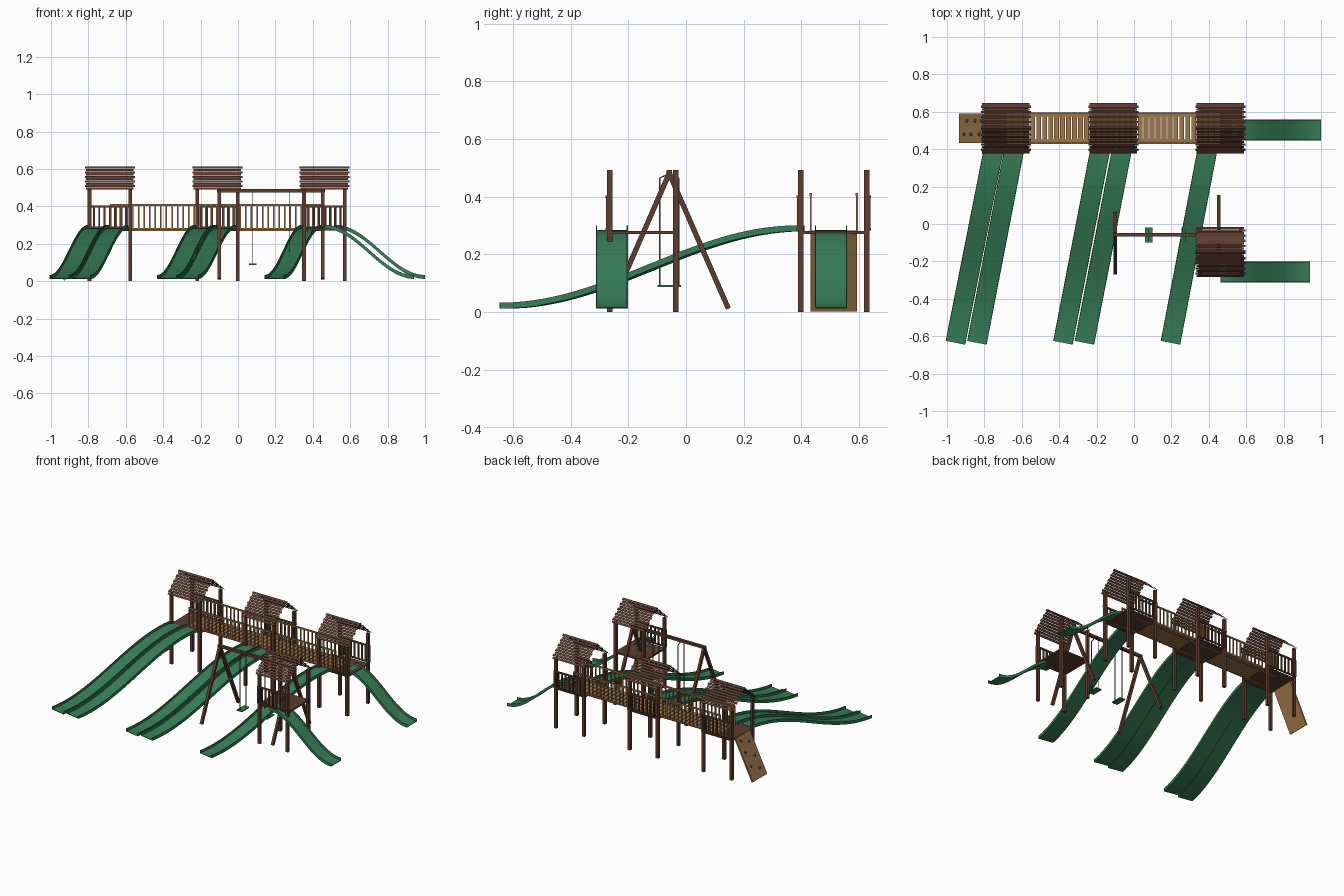
import bpy, bmesh, math
from mathutils import Vector, Matrix

if "Cube" in bpy.data.objects:
    bpy.data.objects.remove(bpy.data.objects["Cube"])


def material(name, rgb):
    m = bpy.data.materials.new(name)
    m.diffuse_color = (*rgb, 1)
    m.use_nodes = True
    m.node_tree.nodes["Principled BSDF"].inputs["Base Color"].default_value = m.diffuse_color
    return m


BROWN = material("dark_brown_wood", (0.115, 0.045, 0.028))
TAN = material("tan_wood", (0.36, 0.185, 0.065))
GREEN = material("green_plastic", (0.038, 0.21, 0.095))
ROPE = material("rope_dark_brown", (0.08, 0.06, 0.04))


def finish(name, bm, mat):
    me = bpy.data.meshes.new(name)
    bm.to_mesh(me)
    bm.free()
    me.materials.append(mat)
    ob = bpy.data.objects.new(name, me)
    bpy.context.collection.objects.link(ob)
    return ob


def box(bm, x0, x1, y0, y1, z0, z1):
    mat = Matrix.Translation(((x0 + x1) / 2, (y0 + y1) / 2, (z0 + z1) / 2)) @ \
        Matrix.Diagonal((x1 - x0, y1 - y0, z1 - z0, 1))
    bmesh.ops.create_cube(bm, size=1, matrix=mat)


def beam(bm, a, b, w):
    # square bar between two points
    a, b = Vector(a), Vector(b)
    d = b - a
    mat = Matrix.Translation((a + b) / 2) @ d.to_track_quat('Z', 'X').to_matrix().to_4x4() @ \
        Matrix.Diagonal((w, w, d.length, 1))
    bmesh.ops.create_cube(bm, size=1, matrix=mat)


def railing(name, x0, x1, y, z0, z1, spacing, w, mat):
    # top and bottom rail along x with evenly spaced balusters
    bm = bmesh.new()
    h = w / 2
    box(bm, x0, x1, y - h, y + h, z1 - 0.010, z1)
    box(bm, x0, x1, y - h, y + h, z0, z0 + 0.008)
    n = max(2, round((x1 - x0) / spacing))
    for i in range(n + 1):
        x = x0 + h + (x1 - x0 - w) * i / n
        box(bm, x - h, x + h, y - h * 0.8, y + h * 0.8, z0, z1 - 0.005)
    finish(name, bm, mat)


def tower(name, cx, cy):
    # four corner posts
    bm = bmesh.new()
    for sx in (-1, 1):
        for sy in (-1, 1):
            x, y = cx + sx * 0.109, cy + sy * 0.1145
            box(bm, x - 0.0095, x + 0.0095, y - 0.0095, y + 0.0095, 0, 0.493)
    finish(name + "_posts", bm, BROWN)
    # platform
    bm = bmesh.new()
    box(bm, cx - 0.115, cx + 0.115, cy - 0.115, cy + 0.115, 0.270, 0.281)
    finish(name + "_deck", bm, BROWN)
    # gable roof of thin slats with staggered ends
    bm = bmesh.new()
    n, eave, ridge, half = 10, 0.490, 0.612, 0.134
    for side in (-1, 1):
        for i in range(n):
            hx = 0.133 if i % 2 else 0.127
            vs = []
            for t, s in ((i, -1), (i, 1), (i + 0.86, 1), (i + 0.86, -1)):
                f = t / (n - 0.14)
                vs.append(bm.verts.new((cx + s * hx, cy + side * half * (1 - f),
                                        eave + (ridge - eave) * f)))
            if side > 0:
                vs.reverse()
            bm.faces.new(vs)
    finish(name + "_roof_slats", bm, BROWN)


def slide(name, top, bottom, width=0.106, steps=28):
    # open trough swept along an S-curve
    top, bottom = Vector(top), Vector(bottom)
    d = (bottom - top).normalized()
    side = Vector((-d.y, d.x))
    h, t, wall = width / 2, 0.004, 0.021
    section = [(-h, 0), (h, 0), (h, wall), (h - t, wall), (h - t, t),
               (-h + t, t), (-h + t, wall), (-h, wall)]
    bm = bmesh.new()
    rings = []
    for i in range(steps + 1):
        f = i / steps
        p = top.lerp(bottom, f)
        z = 0.012 + 0.268 * (1 + math.cos(math.pi * f)) / 2
        rings.append([bm.verts.new((p.x + side.x * u, p.y + side.y * u, z + v))
                      for u, v in section])
    k = len(section)
    for a, b in zip(rings, rings[1:]):
        for j in range(k):
            bm.faces.new((a[j], a[(j + 1) % k], b[(j + 1) % k], b[j]))
    # end caps split into floor and walls
    for r in (rings[0], rings[-1]):
        for q in ((0, 1, 4, 5), (1, 2, 3, 4), (0, 5, 6, 7)):
            bm.faces.new([r[j] for j in q])
    bmesh.ops.recalc_face_normals(bm, faces=bm.faces)
    ob = finish(name, bm, GREEN)
    bpy.context.view_layer.objects.active = ob
    ob.select_set(True)
    bpy.ops.object.shade_smooth_by_angle(angle=math.radians(30))
    ob.select_set(False)


# towers
BACK_Y, FRONT_Y = 0.512, -0.150
X_LEFT, X_MID, X_RIGHT = -0.685, -0.110, 0.462
for nm, x, y in (("left_tower", X_LEFT, BACK_Y), ("middle_tower", X_MID, BACK_Y),
                 ("right_tower", X_RIGHT, BACK_Y), ("swing_tower", X_RIGHT, FRONT_Y)):
    tower(nm, x, y)
    if y > 0:
        railing(nm + "_back_rail", x - 0.118, x + 0.118, 0.636, 0.283, 0.405, 0.03, 0.010, BROWN)
railing("swing_tower_front_rail", X_RIGHT - 0.118, X_RIGHT + 0.118, -0.274,
        0.283, 0.405, 0.03, 0.010, BROWN)
railing("right_tower_front_rail", X_RIGHT, X_RIGHT + 0.118, 0.388,
        0.283, 0.405, 0.03, 0.010, BROWN)

# bridges: planks and handrails
for nm, x0, x1 in (("left_bridge", X_LEFT, X_MID), ("right_bridge", X_MID, X_RIGHT)):
    bm = bmesh.new()
    n = 18
    step = (x1 - x0) / n
    for i in range(n):
        box(bm, x0 + i * step + 0.003, x0 + (i + 1) * step - 0.003, 0.432, 0.594, 0.275, 0.283)
    for y in (0.445, 0.581):
        box(bm, x0, x1, y - 0.006, y + 0.006, 0.268, 0.276)
    finish(nm + "_planks", bm, TAN)
    for rail, y in (("front", 0.432), ("back", 0.592)):
        railing(f"{nm}_{rail}_handrail", x0, x1, y, 0.275, 0.413, 0.03, 0.008, TAN)

# slides: five long slanted ones, two short ones to the right
for i, (xt, xb) in enumerate(((-0.750, -0.955), (-0.640, -0.840), (-0.180, -0.380),
                              (-0.064, -0.265), (0.393, 0.195))):
    slide(f"long_slide_{i + 1}", (xt, 0.400), (xb, -0.635))
slide("back_short_slide", (0.52, 0.502), (1.0, 0.502), 0.111)
slide("front_short_slide", (0.462, -0.257), (0.942, -0.257), 0.111)

# swing frame
bm = bmesh.new()
SWING_Y = -0.058
box(bm, -0.112, 0.465, SWING_Y - 0.009, SWING_Y + 0.009, 0.475, 0.493)
for x in (-0.100, 0.453):
    for s in (-1, 1):
        beam(bm, (x, SWING_Y - s * 0.003, 0.488), (x, SWING_Y + s * 0.205, 0.012), 0.018)
finish("swing_frame", bm, BROWN)

# swings
for i, x in enumerate((0.079, 0.274)):
    bm = bmesh.new()
    box(bm, x - 0.021, x + 0.021, SWING_Y - 0.04, SWING_Y + 0.04, 0.087, 0.094)
    finish(f"swing_seat_{i + 1}", bm, GREEN)
    bm = bmesh.new()
    for s in (-1, 1):
        y = SWING_Y + s * 0.033
        beam(bm, (x, y, 0.09), (x, y, 0.465), 0.004)
        beam(bm, (x, y, 0.465), (x, SWING_Y, 0.48), 0.004)
    finish(f"swing_ropes_{i + 1}", bm, ROPE)

# climbing wall with holds
foot, head = Vector((-0.930, 0.512, 0.004)), Vector((-0.795, 0.512, 0.276))
slope = head - foot
normal = Vector((-slope.z, 0, slope.x)).normalized()
rot = Matrix((slope.normalized(), Vector((0, 1, 0)), -normal)).transposed()
if rot.determinant() < 0:
    rot = Matrix((slope.normalized(), Vector((0, -1, 0)), -normal)).transposed()
bm = bmesh.new()
bmesh.ops.create_cube(bm, size=1, matrix=Matrix.Translation((foot + head) / 2) @ rot.to_4x4() @
                      Matrix.Diagonal((slope.length, 0.160, 0.010, 1)))
finish("climbing_wall", bm, TAN)
bm = bmesh.new()
for f, y in ((0.2, 0.48), (0.32, 0.552), (0.48, 0.48), (0.64, 0.552), (0.80, 0.48), (0.9, 0.552)):
    p = foot + slope * f + normal * 0.006
    p.y = y
    bmesh.ops.create_icosphere(bm, subdivisions=1, radius=0.010, matrix=Matrix.Translation(p))
finish("climbing_holds", bm, GREEN)
